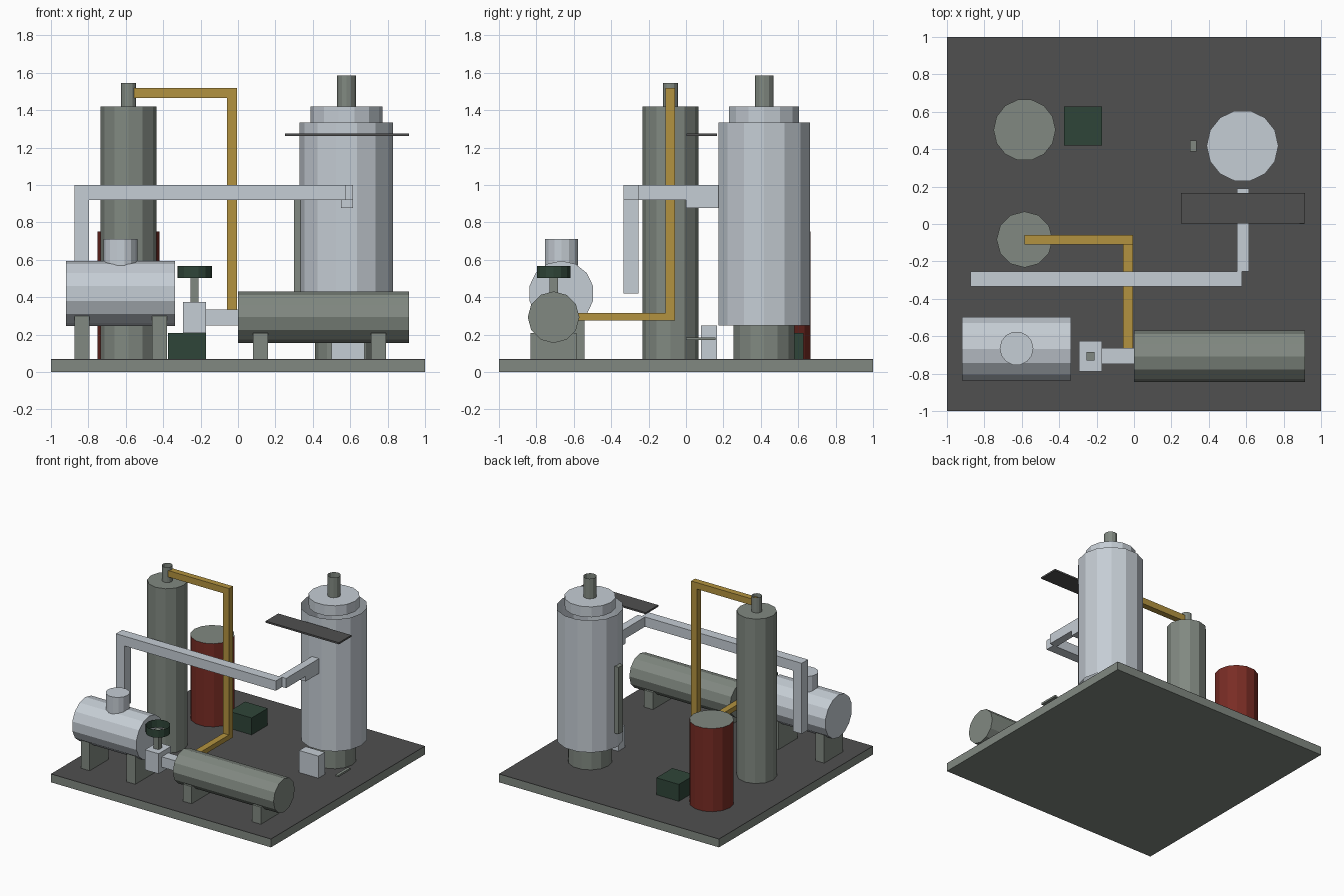
import bpy, bmesh, math
from mathutils import Matrix, Vector

cube = bpy.data.objects.get("Cube")
if cube:
    bpy.data.objects.remove(cube, do_unlink=True)


def material(name, rgb):
    m = bpy.data.materials.new(name)
    m.use_nodes = True
    color = (*rgb, 1)
    m.diffuse_color = color
    m.node_tree.nodes["Principled BSDF"].inputs["Base Color"].default_value = color
    return m


STEEL = material("grey green steel", (0.22, 0.25, 0.22))
ALLOY = material("pale silver", (0.56, 0.61, 0.66))
DARK = material("dark floor", (0.08, 0.08, 0.08))
BRASS = material("brass yellow", (0.45, 0.29, 0.05))
RED = material("deep red", (0.19, 0.025, 0.018))
GREEN = material("dark green", (0.028, 0.06, 0.04))


def make(name, bm, *mats):
    mesh = bpy.data.meshes.new(name)
    bmesh.ops.recalc_face_normals(bm, faces=bm.faces)
    bm.to_mesh(mesh)
    bm.free()
    for m in mats:
        mesh.materials.append(m)
    obj = bpy.data.objects.new(name, mesh)
    bpy.context.scene.collection.objects.link(obj)
    return obj


def box(name, mat, xs, ys, zs):
    """Box from its extents along each axis."""
    bm = bmesh.new()
    spans = (xs, ys, zs)
    centre = Vector([(a + b) / 2 for a, b in spans])
    size = [b - a for a, b in spans]
    bmesh.ops.create_cube(bm, size=1, matrix=Matrix.Translation(centre) @ Matrix.Diagonal((*size, 1)))
    return make(name, bm, mat)


def tube(name, mat, centre, r, span, sides, axis="Z", capped=True, cap_mat=None):
    """Prism along z at (x, y), or along x at (y, z); open ended if not capped."""
    bm = bmesh.new()
    rings = []
    for t in span:
        ring = []
        for i in range(sides):
            a = math.tau * i / sides
            if axis == "Z":
                co = (centre[0] + r * math.cos(a), centre[1] + r * math.sin(a), t)
            else:
                co = (t, centre[0] + r * math.sin(a), centre[1] + r * math.cos(a))
            ring.append(bm.verts.new(co))
        rings.append(ring)
    low, high = rings
    for i in range(sides):
        j = (i + 1) % sides
        bm.faces.new((low[i], low[j], high[j], high[i]))
    if capped:
        for ring in rings:
            bm.faces.new(ring).material_index = 1 if cap_mat else 0
    return make(name, bm, *([mat, cap_mat] if cap_mat else [mat]))


# Skid base with dark deck
GROUND = 0.065
box("base", STEEL, (-1, 1), (-1, 1), (0, GROUND))
box("deck", DARK, (-1, 1), (-1, 1), (GROUND, GROUND + 0.004))

# Tall column with open outlet neck
COLUMN = (-0.585, -0.083)
tube("column", STEEL, COLUMN, 0.15, (GROUND, 1.42), 12)
tube("column_neck", STEEL, COLUMN, 0.04, (1.42, 1.545), 12, capped=False)

# Red drum and pump box
tube("red_drum", RED, (-0.585, 0.503), 0.166, (GROUND, 0.752), 14, cap_mat=STEEL)
box("pump_box", GREEN, (-0.375, -0.17), (0.42, 0.628), (GROUND, 0.208))

# Large tank: skirt, open shell, lid, chimney
TANK = (0.58, 0.418)
tube("tank_skirt", STEEL, TANK, 0.167, (GROUND, 0.25), 14, capped=False)
tube("tank_shell", ALLOY, TANK, 0.25, (0.25, 1.335), 14, capped=False)
tube("tank_lid", ALLOY, TANK, 0.192, (1.335, 1.42), 14)
tube("tank_chimney", STEEL, TANK, 0.05, (1.42, 1.585), 12, capped=False)

# Tank fittings
box("level_gauge", STEEL, (0.3, 0.335), (0.387, 0.447), (0.37, 0.92))
box("tank_hatch", ALLOY, (0.5, 0.675), (0.08, 0.165), (GROUND, 0.25))
box("tank_platform", DARK, (0.25, 0.915), (0.003, 0.165), (1.262, 1.276))
box("ladder_rung", STEEL, (0.885, 0.91), (0, 0.158), (0.17, 0.185))
box("tank_nozzle", ALLOY, (0.55, 0.615), (0, 0.19), (0.878, 1.0))

# Horizontal vessels on saddle legs
tube("left_vessel", ALLOY, (-0.667, 0.42), 0.175, (-0.92, -0.337), 14, axis="X")
tube("left_vessel_manhole", ALLOY, (-0.628, -0.665), 0.09, (0.57, 0.71), 14)
tube("right_vessel", STEEL, (-0.708, 0.293), 0.138, (0, 0.915), 12, axis="X")
for name, y, top, starts in (("left", -0.667, 0.3, (-0.875, -0.46)),
                             ("right", -0.708, 0.21, (0.08, 0.71))):
    for i, x in enumerate(starts):
        box(f"{name}_vessel_leg_{i + 1}", STEEL, (x, x + 0.08), (y - 0.123, y + 0.123), (GROUND, top))

# Valve with open hand wheel
box("valve_body", ALLOY, (-0.295, -0.17), (-0.788, -0.625), (0.21, 0.375))
box("valve_link", ALLOY, (-0.17, 0), (-0.748, -0.662), (0.25, 0.335))
box("valve_stem", STEEL, (-0.255, -0.21), (-0.73, -0.685), (0.375, 0.53))
tube("valve_wheel", GREEN, (-0.232, -0.708), 0.092, (0.502, 0.567), 14, capped=False)

# Brass line from column top to right vessel
box("brass_pipe_top", BRASS, (-0.585, -0.005), (-0.11, -0.06), (1.465, 1.518))
box("brass_pipe_riser", BRASS, (-0.058, -0.005), (-0.11, -0.06), (0.275, 1.518))
box("brass_pipe_bottom", BRASS, (-0.058, -0.005), (-0.68, -0.06), (0.275, 0.315))

# Silver line from left vessel to the tank
box("silver_pipe_riser", ALLOY, (-0.875, -0.797), (-0.335, -0.253), (0.42, 1.0))
box("silver_pipe_run", ALLOY, (-0.875, 0.578), (-0.335, -0.253), (0.92, 1.0))
box("silver_pipe_branch", ALLOY, (0.55, 0.615), (-0.253, 0), (0.92, 1.0))
